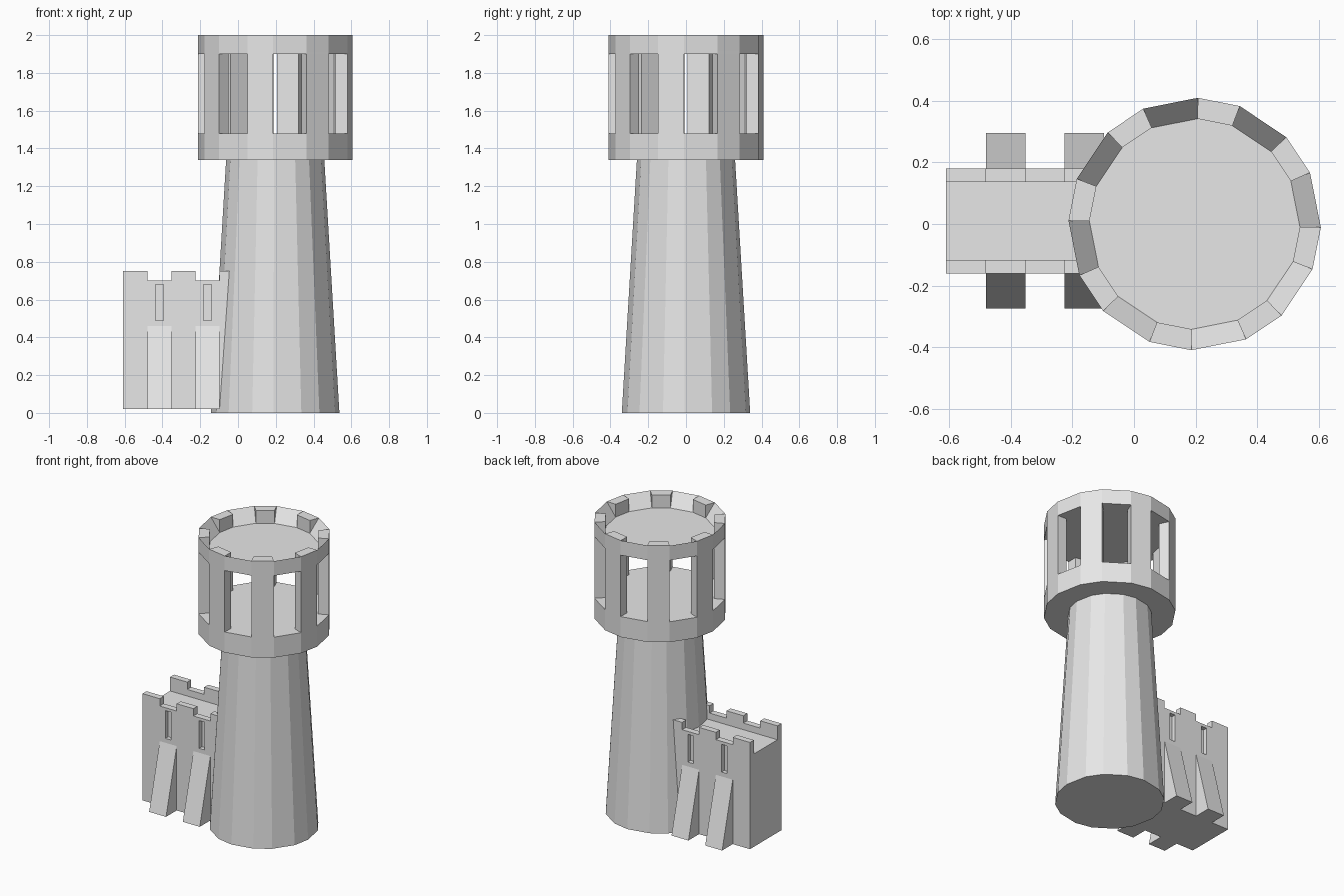
import bpy, bmesh
from math import radians, cos, sin

cube = bpy.data.objects.get("Cube")
if cube:
    bpy.data.objects.remove(cube, do_unlink=True)

stone = bpy.data.materials.new("pale_grey_stone")
stone.use_nodes = True
stone.diffuse_color = (0.8, 0.8, 0.8, 1)
stone.node_tree.nodes["Principled BSDF"].inputs["Base Color"].default_value = (0.8, 0.8, 0.8, 1)


def loft(name, start, end):
    """Solid between two matching loops of points."""
    bm = bmesh.new()
    a = [bm.verts.new(p) for p in start]
    b = [bm.verts.new(p) for p in end]
    n = len(a)
    bm.faces.new(a)
    bm.faces.new(b)
    for i in range(n):
        j = (i + 1) % n
        bm.faces.new((a[i], a[j], b[j], b[i]))
    bmesh.ops.recalc_face_normals(bm, faces=bm.faces)
    mesh = bpy.data.meshes.new(name)
    bm.to_mesh(mesh)
    bm.free()
    mesh.materials.append(stone)
    obj = bpy.data.objects.new(name, mesh)
    bpy.context.collection.objects.link(obj)
    return obj


def along_x(name, profile, x0, x1):
    """Sweep a (y, z) profile along x."""
    return loft(name, [(x0, y, z) for y, z in profile], [(x1, y, z) for y, z in profile])


def box(name, x0, x1, y0, y1, z0, z1):
    return along_x(name, [(y0, z0), (y1, z0), (y1, z1), (y0, z1)], x0, x1)


# Round tower: sixteen sides, alternating wide window bays and narrower piers
CX, OUTER, INNER = 0.197, 0.41, 0.342
SILL, LINTEL, DECK, TOP = 1.48, 1.9, 1.912, 2.0
bays = [(45 * k - 1.5, 45 * k + 24) for k in range(8)]
piers = [(45 * k + 24, 45 * k + 43.5) for k in range(8)]
angles = [a for bay in bays for a in bay]


def polar(r, angle, z):
    return (CX + r * cos(radians(angle)), r * sin(radians(angle)), z)


def drum(name, r0, r1, z0, z1):
    return loft(name, [polar(r0, a, z0) for a in angles], [polar(r1, a, z1) for a in angles])


def segment(name, profile, span):
    """Sweep an (r, z) profile between two angles."""
    return loft(name, *[[polar(r, a, z) for r, z in profile] for a in span])


drum("tower_shaft", 0.34, 0.26, 0, 1.34)
drum("gallery_base", OUTER, OUTER, 1.34, SILL)
drum("roof_deck", OUTER, OUTER, LINTEL, DECK)

for span in piers:
    for name, z0, z1 in (("gallery_pier", SILL, LINTEL), ("parapet_block", DECK, TOP)):
        segment(name, [(OUTER, z0), (OUTER, z1), (INNER, z1), (INNER, z0)], span)

for span in bays:
    segment("parapet_slope", [(OUTER, DECK), (OUTER, TOP), (INNER, DECK)], span)

# Side keep: sunken deck between two parapet walls, running into the tower
FRONT, BACK, WALL = -0.16, 0.18, 0.043
LEFT_END, RIGHT_END = -0.61, 0.0
BASE, CRENEL, MERLON, FLOOR = 0.02, 0.70, 0.75, 0.655
keep = along_x("keep_walls", [
    (FRONT, BASE), (BACK, BASE), (BACK, CRENEL), (BACK - WALL, CRENEL),
    (BACK - WALL, FLOOR), (FRONT + WALL, FLOOR), (FRONT + WALL, CRENEL), (FRONT, CRENEL),
], LEFT_END, RIGHT_END)

buttress_spans = [(-0.48, -0.352), (-0.225, -0.097)]
merlon_spans = [(LEFT_END, -0.48), (-0.352, -0.225), (-0.097, RIGHT_END)]

for face, side in ((FRONT, -1), (BACK, 1)):
    inner = face - side * WALL
    # Merlons
    for x0, x1 in merlon_spans:
        box("keep_merlon", x0, x1, min(face, inner), max(face, inner), CRENEL, MERLON)
    for x0, x1 in buttress_spans:
        # Sloping buttress
        along_x("keep_buttress", [(face, BASE), (face + side * 0.115, BASE), (face, 0.46)], x0, x1)
        # Recessed arrow slit above the buttress
        mid = (x0 + x1) / 2
        near, far = sorted((face - side * 0.03, face + side * 0.05))
        cutter = box("slit_cutter", mid - 0.021, mid + 0.021, near, far, 0.49, 0.68)
        cutter.hide_render = True
        cut = keep.modifiers.new("slit", 'BOOLEAN')
        cut.operation = 'DIFFERENCE'
        cut.solver = 'EXACT'
        cut.object = cutter
        bpy.context.view_layer.objects.active = keep
        bpy.ops.object.modifier_apply(modifier=cut.name)
        bpy.data.objects.remove(cutter, do_unlink=True)
